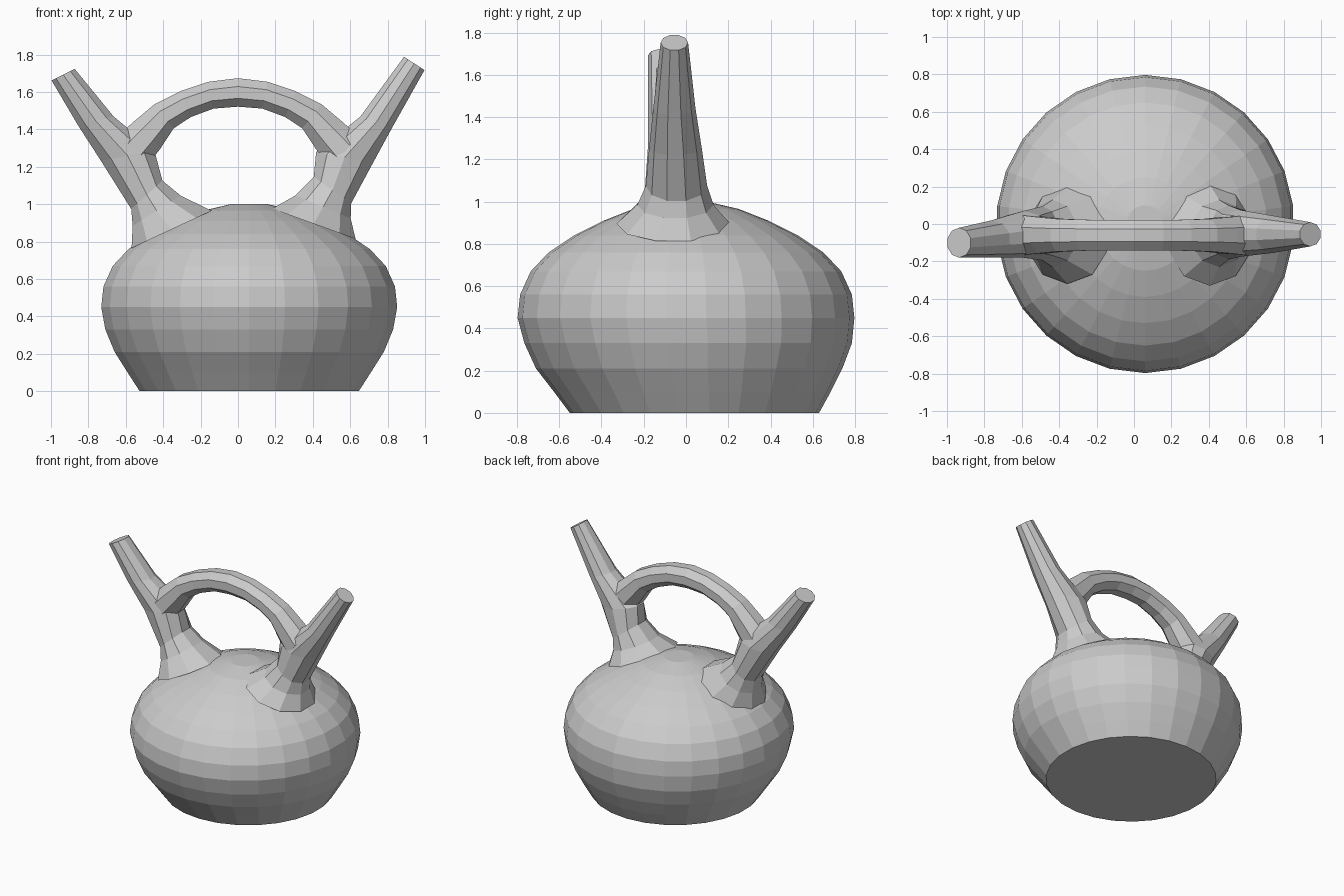
import bpy, bmesh
from math import sin, cos, tau
from mathutils import Vector

cube = bpy.data.objects.get("Cube")
if cube:
    bpy.data.objects.remove(cube, do_unlink=True)

clay = bpy.data.materials.new("grey clay")
clay.use_nodes = True
colour = (0.6, 0.6, 0.6, 1)
clay.diffuse_color = colour
clay.node_tree.nodes["Principled BSDF"].inputs["Base Color"].default_value = colour


def loft(name, rings, sides):
    """Skin a capped tube through rings of (centre, half axis u, half axis v)."""
    bm = bmesh.new()
    loops = []
    for c, u, v in rings:
        angles = [tau * (i + 0.5) / sides for i in range(sides)]
        loops.append([bm.verts.new(c + u * cos(a) + v * sin(a)) for a in angles])
    for low, high in zip(loops, loops[1:]):
        for i in range(sides):
            j = (i + 1) % sides
            bm.faces.new((low[i], low[j], high[j], high[i]))
    bm.faces.new(loops[0])
    bm.faces.new(loops[-1])
    bmesh.ops.recalc_face_normals(bm, faces=bm.faces)
    mesh = bpy.data.meshes.new(name)
    bm.to_mesh(mesh)
    bm.free()
    mesh.materials.append(clay)
    obj = bpy.data.objects.new(name, mesh)
    bpy.context.collection.objects.link(obj)
    return obj


def tube(name, sections, sides):
    """Sections are (outer x, z, inner x, z, centre y, half depth)."""
    rings = []
    for ox, oz, ix, iz, y, depth in sections:
        outer, inner = Vector((ox, y, oz)), Vector((ix, y, iz))
        rings.append(((outer + inner) / 2, (outer - inner) / 2, Vector((0, depth, 0))))
    return loft(name, rings, sides)


# Round body: height, radius, y shift of the slightly off-centre foot
profile = [(0, 0.59, 0.04), (0.1, 0.655, 0.03), (0.21, 0.725, 0.015),
           (0.33, 0.775, 0.01), (0.45, 0.797, 0), (0.56, 0.785, 0),
           (0.67, 0.735, 0), (0.76, 0.65, 0), (0.84, 0.53, 0),
           (0.91, 0.39, 0), (0.965, 0.25, 0), (1.0, 0.1, 0)]
loft("body", [(Vector((0.06, y, z)), Vector((r, 0, 0)), Vector((0, r, 0)))
              for z, r, y in profile], 26)

# Spouts, from tip to flared foot
tube("right_spout", [(-1.0, 1.66, -0.87, 1.725, -0.1, 0.08),
                     (-0.86, 1.42, -0.66, 1.47, -0.08, 0.1),
                     (-0.74, 1.23, -0.44, 1.29, -0.055, 0.125),
                     (-0.575, 0.97, -0.40, 1.13, -0.05, 0.145),
                     (-0.57, 0.88, -0.30, 1.05, -0.05, 0.18),
                     (-0.58, 0.76, -0.13, 0.97, -0.06, 0.26)], 10)
tube("left_spout", [(1.0, 1.715, 0.885, 1.79, -0.055, 0.065),
                    (0.83, 1.41, 0.65, 1.47, -0.055, 0.1),
                    (0.73, 1.22, 0.41, 1.28, -0.05, 0.125),
                    (0.61, 1.0, 0.40, 1.15, -0.045, 0.145),
                    (0.61, 0.92, 0.30, 1.05, -0.05, 0.18),
                    (0.64, 0.81, 0.17, 0.98, -0.06, 0.27)], 10)

# Arched handle bridging the spouts
half = [(0.64, 1.38, 0.5, 1.17, -0.06, 0.115),
        (0.56, 1.45, 0.41, 1.29, -0.06, 0.105),
        (0.45, 1.54, 0.34, 1.40, -0.06, 0.095),
        (0.31, 1.61, 0.25, 1.46, -0.06, 0.09),
        (0.16, 1.66, 0.13, 1.505, -0.06, 0.088)]
left_half = [(-a, b, -c, d, y, w) for a, b, c, d, y, w in half]
crown = [(0, 1.68, 0, 1.515, -0.06, 0.088)]
tube("handle", left_half + crown + half[::-1], 8)
